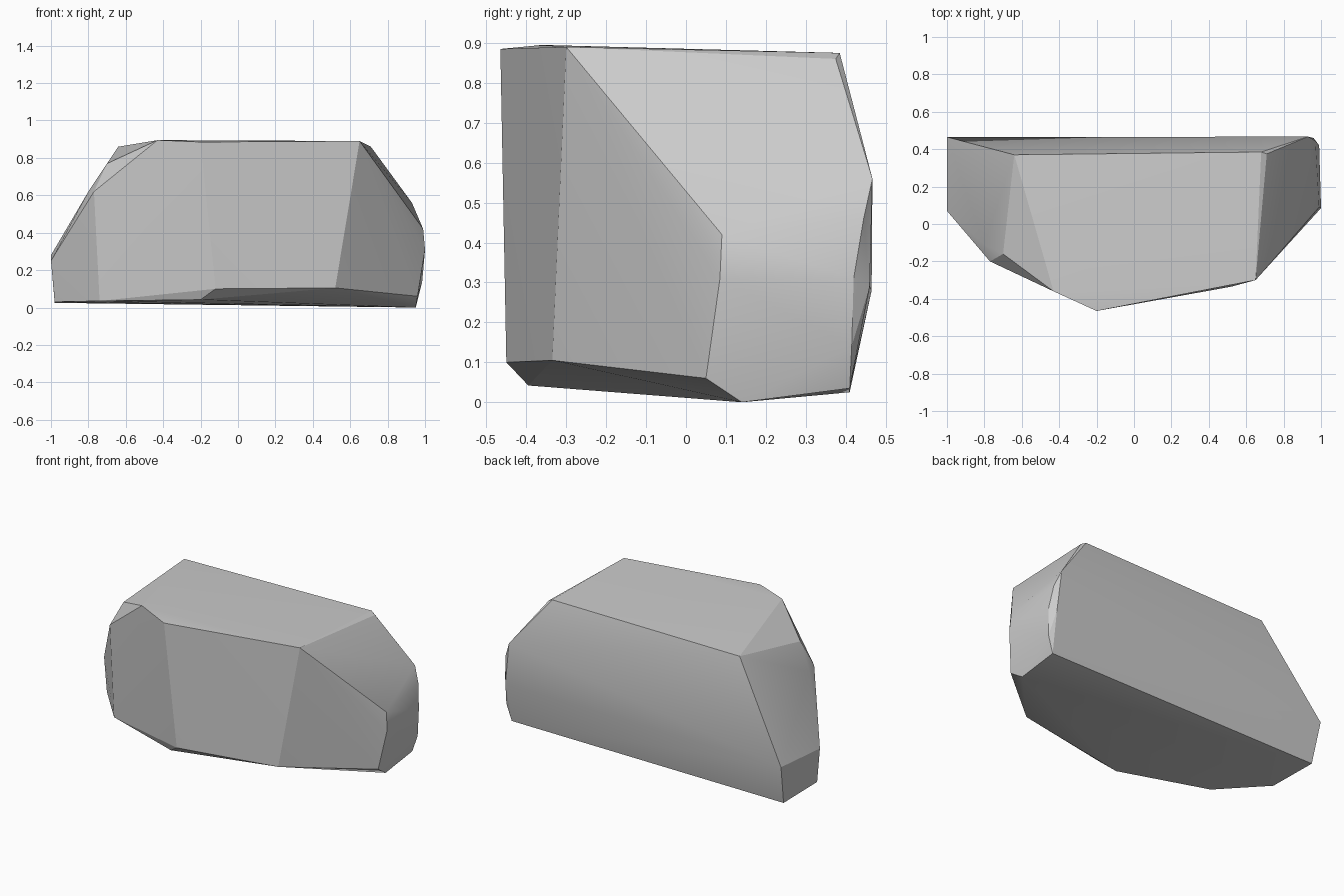
import bpy, bmesh, math

if "Cube" in bpy.data.objects:
    bpy.data.objects.remove(bpy.data.objects["Cube"])

# Corner points of the chipped boulder, grouped by region
top_rim = [(-.64, .37, .86), (.68, .385, .875), (.71, .375, .86),
           (.65, -.30, .89), (-.20, -.465, .885), (-.43, -.36, .895)]
left_side = [(-.70, -.16, .77), (-.77, -.20, .62), (-.80, -.11, .62),
             (-1, .465, .28), (-1, .07, .25), (-.98, .41, .025), (-.98, .07, .03)]
right_side = [(.93, .467, .56), (.97, .445, .46), (.99, .42, .31), (.99, .09, .42),
              (1, .085, .31), (.96, .46, .29), (.985, .415, .14)]
base_rim = [(.95, .41, .035), (.95, .14, 0), (.96, .05, .06), (.52, -.335, .105),
            (-.12, -.45, .10), (-.20, -.395, .042), (-.74, -.20, .035)]

# Convex rock body wrapped around the corners
bm = bmesh.new()
for p in top_rim + left_side + right_side + base_rim:
    bm.verts.new(p)
bmesh.ops.convex_hull(bm, input=bm.verts[:])
loose = [v for v in bm.verts if not v.link_faces]
bmesh.ops.delete(bm, geom=loose, context='VERTS')
bmesh.ops.recalc_face_normals(bm, faces=bm.faces[:])

mesh = bpy.data.meshes.new("boulder")
bm.to_mesh(mesh)
bm.free()
rock = bpy.data.objects.new("boulder", mesh)
bpy.context.collection.objects.link(rock)

# Soften only the shallow creases
bpy.context.view_layer.objects.active = rock
rock.select_set(True)
bpy.ops.object.shade_smooth_by_angle(angle=math.radians(20))
